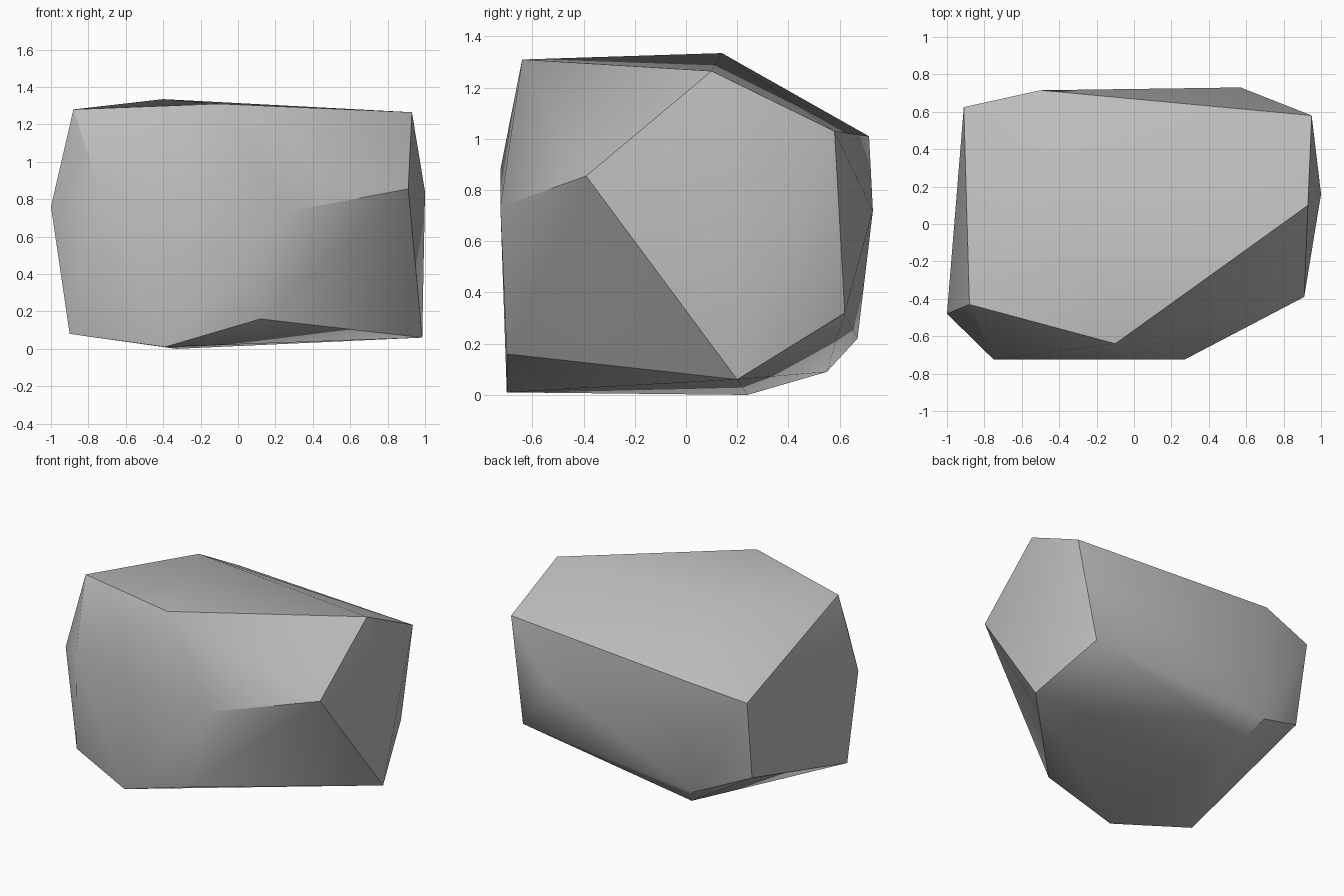
import bpy
import bmesh
import math

default_cube = bpy.data.objects.get("Cube")
if default_cube:
    bpy.data.objects.remove(default_cube, do_unlink=True)


def make_material(name, color):
    material = bpy.data.materials.new(name)
    material.use_nodes = True
    material.diffuse_color = color
    shader = next(n for n in material.node_tree.nodes if n.type == "BSDF_PRINCIPLED")
    shader.inputs["Base Color"].default_value = color
    shader.inputs["Roughness"].default_value = 0.9
    return material


def hull_object(name, corners, material, sharp_angle):
    """Wrap a convex skin around corner points and smooth its shallow edges."""
    bm = bmesh.new()
    for corner in corners:
        bm.verts.new(corner)
    bmesh.ops.convex_hull(bm, input=bm.verts[:])
    loose = [v for v in bm.verts if not v.link_faces]
    bmesh.ops.delete(bm, geom=loose, context="VERTS")
    bmesh.ops.recalc_face_normals(bm, faces=bm.faces[:])
    mesh = bpy.data.meshes.new(name)
    bm.to_mesh(mesh)
    bm.free()
    mesh.materials.append(material)
    obj = bpy.data.objects.new(name, mesh)
    bpy.context.collection.objects.link(obj)
    bpy.ops.object.select_all(action="DESELECT")
    obj.select_set(True)
    bpy.context.view_layer.objects.active = obj
    bpy.ops.object.shade_smooth_by_angle(angle=math.radians(sharp_angle))
    return obj


# Corners of the rock, grouped by the side they belong to
top_corners = [
    (-.88, -.43, 1.28), (-.1, -.64, 1.31), (.93, .1, 1.265),
    (-.4, .14, 1.335), (.95, .58, 1.03), (-.5, .715, 1.01), (-.91, .625, .93),
]
middle_corners = [
    (-1, -.48, .76), (-.75, -.725, .88), (.27, -.725, .735),
    (.91, -.39, .855), (1, .16, .84), (.57, .73, .72),
]
bottom_corners = [
    (.985, .2, .06), (.12, -.7, .16), (-.39, -.7, .01), (-.9, -.5, .08),
    (-.33, .24, 0), (.83, .62, .32), (-.52, .67, .22), (-.43, .55, .09),
    (-.89, .54, .37),
]

stone_grey = make_material("stone grey", (.5, .5, .5, 1))
hull_object("rock", top_corners + middle_corners + bottom_corners, stone_grey, 30)
